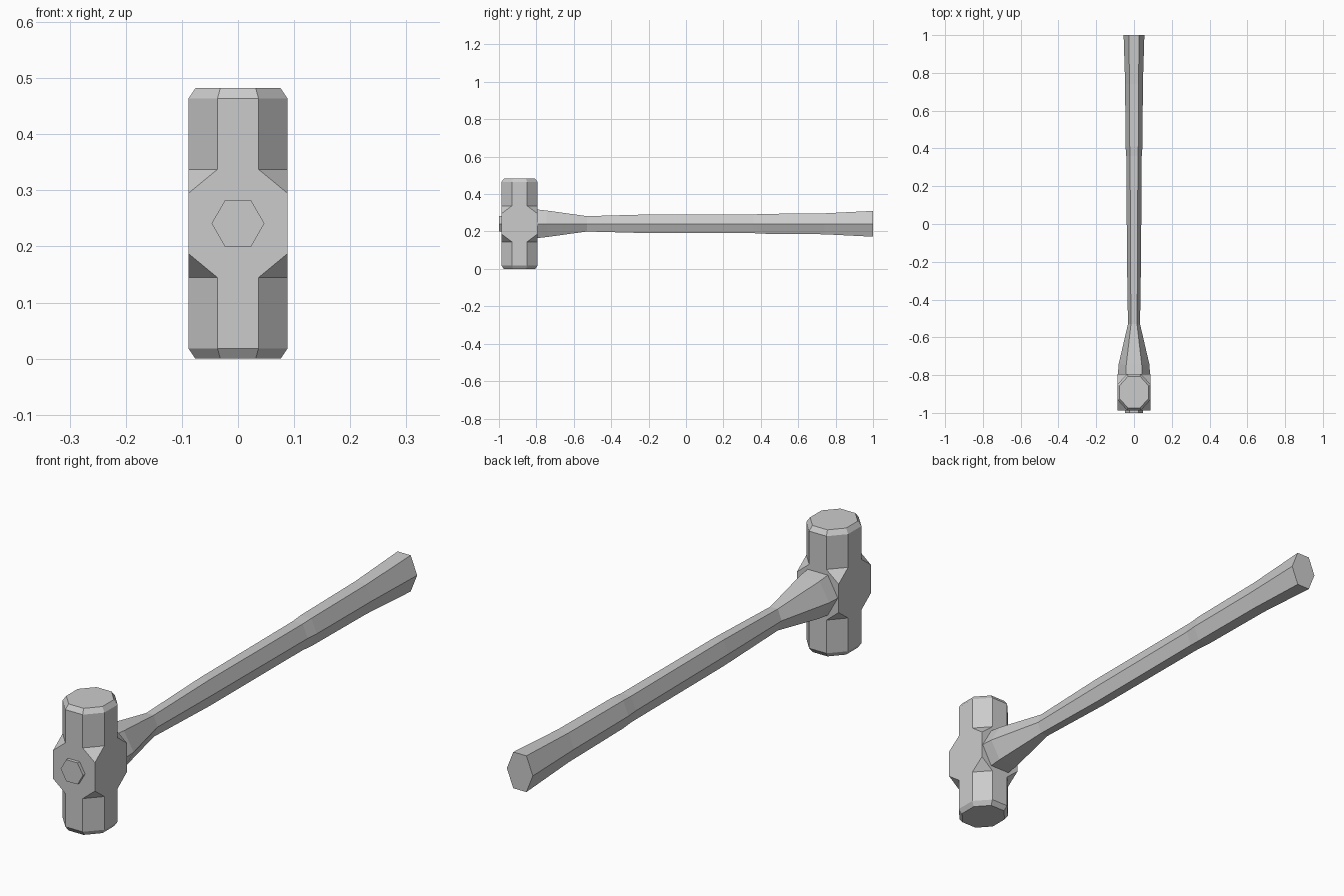
import bpy, bmesh

if "Cube" in bpy.data.objects:
    bpy.data.objects.remove(bpy.data.objects["Cube"])

CZ = 0.241          # height of the handle axis
CY = -0.89          # centre of the head along y
HX, HY = 0.088, 0.097
FX, FY = 0.0365, 0.040   # half widths of the flat faces


def finish(name, bm):
    bmesh.ops.recalc_face_normals(bm, faces=bm.faces)
    mesh = bpy.data.meshes.new(name)
    bm.to_mesh(mesh)
    bm.free()
    obj = bpy.data.objects.new(name, mesh)
    bpy.context.collection.objects.link(obj)
    return obj


def bridge(bm, a, b):
    n = len(a)
    for i in range(n):
        j = (i + 1) % n
        bm.faces.new((a[i], a[j], b[j], b[i]))


# Head: octagonal striking ends with a square block in the middle
bm = bmesh.new()
octagon = [(-FX, -HY), (FX, -HY), (HX, -FY), (HX, FY),
           (FX, HY), (-FX, HY), (-HX, FY), (-HX, -FY)]
square = [(HX, -HY), (HX, HY), (-HX, HY), (-HX, -HY)]


def ring(points, z, s=1.0):
    return [bm.verts.new((x * s, CY + y * s, z)) for x, y in points]


ends, corners = [], []
for side in (-1, 1):
    inner = ring(octagon, CZ + side * 0.0965)
    outer = ring(octagon, CZ + side * 0.223)
    cap = ring(octagon, CZ + side * 0.241, 0.865)
    bridge(bm, inner, outer)
    bridge(bm, outer, cap)
    bm.faces.new(cap)
    ends.append(inner)
    corners.append(ring(square, CZ + side * 0.054))
lo, hi = ends
clo, chi = corners
for k in range(4):
    a, b, c = 2 * k, 2 * k + 1, (2 * k + 2) % 8
    p = (k - 1) % 4
    # broad side face, then the small shoulders at the corner
    bm.faces.new((lo[a], lo[b], clo[k], chi[k], hi[b], hi[a], chi[p], clo[p]))
    bm.faces.new((lo[b], lo[c], clo[k]))
    bm.faces.new((hi[b], hi[c], chi[k]))
finish("hammer_head", bm)

# Handle: hexagonal loft along y (position, half width, half height)
bm = bmesh.new()
sections = [(-1.0, 0.047, 0.041), (-0.97, 0.047, 0.041),
            (-0.80, 0.085, 0.077), (-0.745, 0.082, 0.071),
            (-0.53, 0.032, 0.041), (-0.20, 0.037, 0.050),
            (0.36, 0.041, 0.050), (0.41, 0.045, 0.053),
            (0.74, 0.047, 0.056), (1.0, 0.055, 0.069)]
hexagon = [(1, 0), (0.5, 1), (-0.5, 1), (-1, 0), (-0.5, -1), (0.5, -1)]
loops = [[bm.verts.new((u * w, y, CZ + v * h)) for u, v in hexagon]
         for y, w, h in sections]
for a, b in zip(loops, loops[1:]):
    bridge(bm, a, b)
bm.faces.new(loops[0])
bm.faces.new(loops[-1])
finish("handle", bm)
